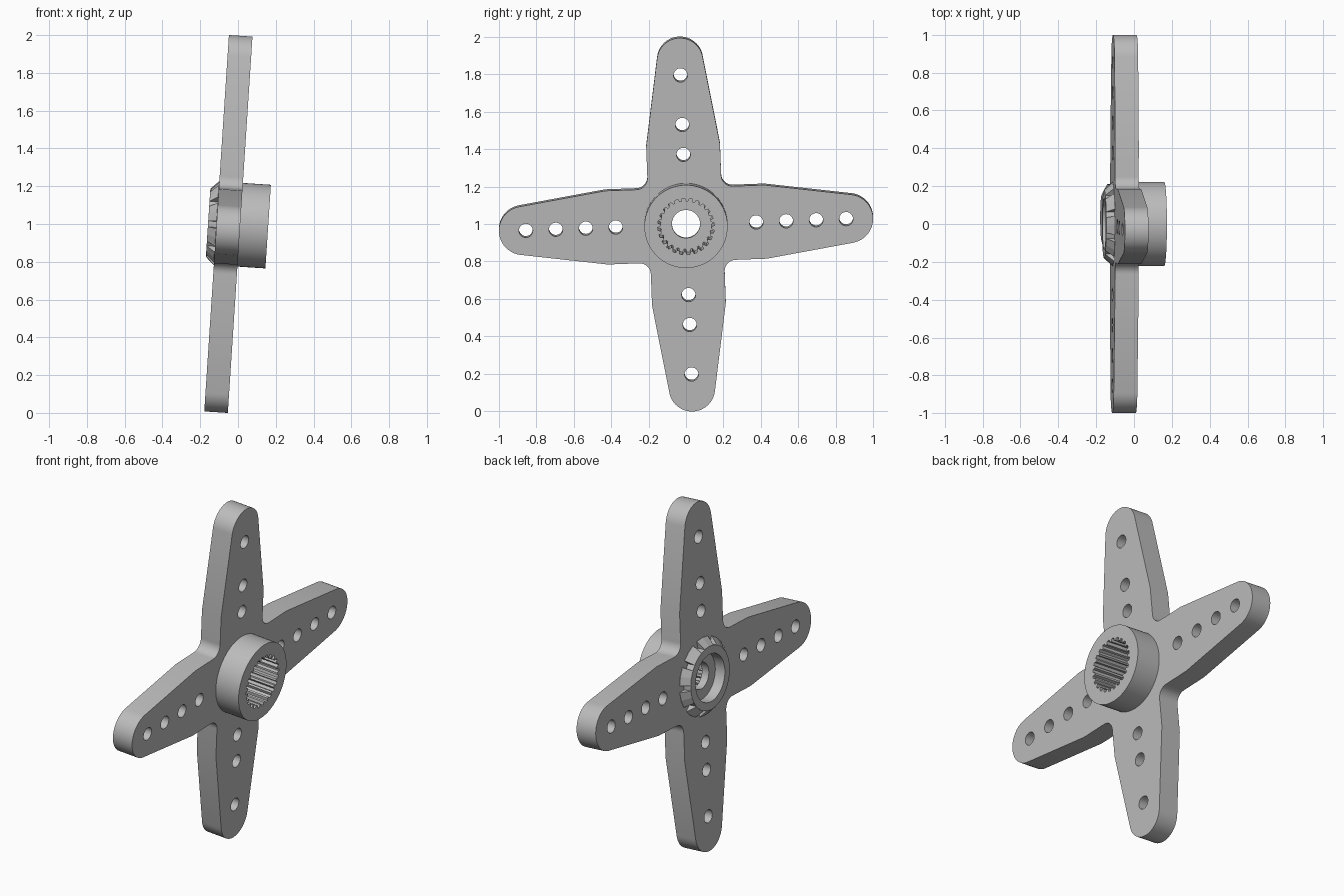
import bpy, bmesh, math
from mathutils import Matrix, Vector

cube = bpy.data.objects.get("Cube")
if cube:
    bpy.data.objects.remove(cube, do_unlink=True)

# Material
grey = bpy.data.materials.new("grey plastic")
grey.use_nodes = True
COLOR = (0.5, 0.5, 0.5, 1)
grey.diffuse_color = COLOR
grey.node_tree.nodes["Principled BSDF"].inputs["Base Color"].default_value = COLOR

# Part frame: local x runs along the side arms, y up the arms, z along the hub axis
TILT, TURN = math.radians(3.75), math.radians(2.1)
s, c = math.sin(TILT), math.cos(TILT)
FRAME = (Matrix.Translation((-0.051, 0, 1))
         @ Matrix(((0, s, c, 0), (1, 0, 0, 0), (0, c, -s, 0), (0, 0, 0, 1)))
         @ Matrix.Rotation(TURN, 4, 'Z'))
HALF = 0.0625        # half the plate thickness
HUB_R = 0.222


def arc(r, a0, a1, n, cx=0, cy=0):
    angles = [math.radians(a0 + (a1 - a0) * i / n) for i in range(n + 1)]
    return [(cx + r * math.cos(a), cy + r * math.sin(a)) for a in angles]


def circle(r, n=64, cx=0, cy=0):
    return arc(r, 0, 360, n, cx, cy)[:-1]


def finish(ob):
    ob.data.materials.clear()
    ob.data.materials.append(grey)
    ob.matrix_world = FRAME
    bpy.ops.object.select_all(action='DESELECT')
    ob.select_set(True)
    bpy.context.view_layer.objects.active = ob


def slab(name, loops, z0, z1):
    """Extrude closed loops, inner loops becoming holes, from z0 to z1."""
    curve = bpy.data.curves.new(name, 'CURVE')
    curve.dimensions = '2D'
    curve.fill_mode = 'BOTH'
    curve.extrude = (z1 - z0) / 2
    for loop in loops:
        sp = curve.splines.new('POLY')
        sp.points.add(len(loop) - 1)
        for p, (x, y) in zip(sp.points, loop):
            p.co = (x, y, 0, 1)
        sp.use_cyclic_u = True
    ob = bpy.data.objects.new(name, curve)
    bpy.context.collection.objects.link(ob)
    finish(ob)
    bpy.ops.object.convert(target='MESH')
    ob = bpy.context.view_layer.objects.active
    bm = bmesh.new()
    bm.from_mesh(ob.data)
    bmesh.ops.remove_doubles(bm, verts=bm.verts, dist=1e-5)
    bmesh.ops.translate(bm, verts=bm.verts, vec=(0, 0, (z0 + z1) / 2))
    bmesh.ops.recalc_face_normals(bm, faces=bm.faces)
    bm.to_mesh(ob.data)
    bm.free()
    bpy.ops.object.shade_smooth_by_angle(angle=math.radians(25))
    return ob


# Four-armed plate outline: each arm tapers to a round tip, fillets join the arms
WIDE, FILLET = 0.197, 0.06
outline = []
for k in range(4):
    tip = 0.13 if k % 2 == 0 else 0.123
    arm = [(0.425, -WIDE)] + arc(tip, -81, 81, 24, 0.999 - tip) + [(0.425, WIDE)]
    corner = WIDE + FILLET
    arm += arc(FILLET, 270, 180, 8, corner, corner)
    turn = Matrix.Rotation(k * math.pi / 2, 2)
    outline += [tuple(turn @ Vector(p)) for p in arm]

# Screw holes along the arms
holes = []
for sign in (-1, 1):
    holes += [circle(0.037, 24, sign * d, 0) for d in (0.375, 0.535, 0.695, 0.855)]
    holes += [circle(0.037, 24, 0, sign * d) for d in (0.375, 0.535, 0.80)]
slab("arm_plate", [outline, circle(0.17)] + holes, -HALF, HALF)

# Hub with splined bore
TEETH = 24
spline = []
for i in range(TEETH):
    for part, r in ((0, 0.151), (0.4, 0.151), (0.55, 0.135), (0.85, 0.135)):
        a = 2 * math.pi * (i + part) / TEETH
        spline.append((r * math.cos(a), r * math.sin(a)))
slab("splined_hub", [circle(HUB_R), spline], -0.02, 0.211)

# Web with the centre screw hole, and the raised ring around the rear recess
slab("hub_web", [circle(0.175), circle(0.075, 48)], -0.045, 0.0)
slab("rear_ring", [circle(0.18), circle(0.135)], -0.1075, -0.03)

# Sloping lugs around the rear ring
LUGS = 10
section = ((0.165, -0.1073), (0.181, -0.1073), (HUB_R, -0.064), (HUB_R, -0.058), (0.165, -0.058))
bm = bmesh.new()
for i in range(LUGS):
    mid = 162 + 360 / LUGS * i
    verts = []
    for off in (-13, 0, 13):
        a = math.radians(mid + off)
        verts += [bm.verts.new((r * math.cos(a), r * math.sin(a), z)) for r, z in section]
    hull = bmesh.ops.convex_hull(bm, input=verts)
    spare = {v for v in hull["geom_interior"] + hull["geom_unused"]
             if isinstance(v, bmesh.types.BMVert)}
    bmesh.ops.delete(bm, geom=list(spare), context='VERTS')
bmesh.ops.recalc_face_normals(bm, faces=bm.faces)
mesh = bpy.data.meshes.new("rear_lugs")
bm.to_mesh(mesh)
bm.free()
lugs = bpy.data.objects.new("rear_lugs", mesh)
bpy.context.collection.objects.link(lugs)
finish(lugs)
